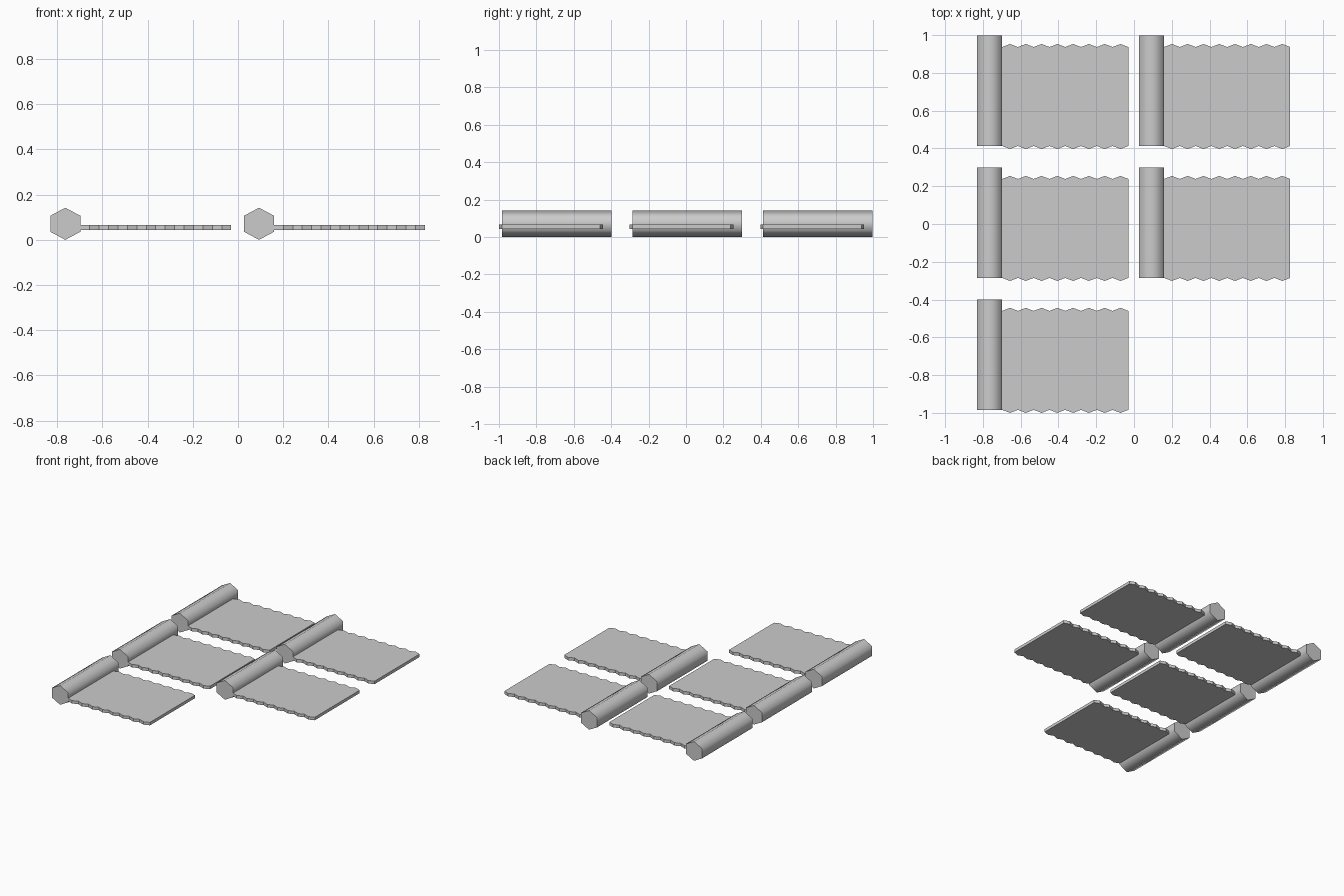
import bpy, bmesh, math

cube = bpy.data.objects.get("Cube")
if cube:
    bpy.data.objects.remove(cube, do_unlink=True)

grey = bpy.data.materials.new("plain_grey")
grey.use_nodes = True
colour = (0.6, 0.6, 0.6, 1)
grey.diffuse_color = colour
grey.node_tree.nodes["Principled BSDF"].inputs["Base Color"].default_value = colour


def extrude_profile(name, points, direction):
    """Make a solid by extruding a flat outline."""
    bm = bmesh.new()
    face = bm.faces.new([bm.verts.new(p) for p in points])
    new = bmesh.ops.extrude_face_region(bm, geom=[face], use_keep_orig=True)["geom"]
    bmesh.ops.translate(bm, vec=direction, verts=[g for g in new if isinstance(g, bmesh.types.BMVert)])
    bmesh.ops.recalc_face_normals(bm, faces=bm.faces)
    mesh = bpy.data.meshes.new(name)
    bm.to_mesh(mesh)
    bm.free()
    mesh.materials.append(grey)
    obj = bpy.data.objects.new(name, mesh)
    bpy.context.collection.objects.link(obj)
    return obj


def make_roller(name, x, y):
    # Six-sided bar with softened long edges
    pts = []
    for i in range(6):
        a = math.radians(30 + 60 * i)
        pts.append((x + 0.0765 * math.cos(a), y + 0.015, 0.071 + 0.071 * math.sin(a)))
    bar = extrude_profile(name, pts, (0, 0.586, 0))
    bpy.ops.object.select_all(action='DESELECT')
    bar.select_set(True)
    bpy.context.view_layer.objects.active = bar
    bpy.ops.object.shade_smooth_by_angle(angle=math.radians(70))


def make_sheet(name, x, y, bumps=8):
    # Flat sheet with pointed scallops along both long edges
    start, width, length, depth = x + 0.066, 0.668, 0.556, 0.016
    steps = bumps * 2
    xs = [start + width * i / steps for i in range(steps + 1)]
    front = [(px, y + (0 if i % 2 else depth), 0.044) for i, px in enumerate(xs)]
    back = [(px, y + length - (0 if i % 2 else depth), 0.044) for i, px in enumerate(xs)]
    extrude_profile(name, front + back[::-1], (0, 0, 0.022))


# Three units on the right, two on the left
layout = [(0, 0), (0, 1), (0, 2), (1, 1), (1, 2)]
for n, (col, row) in enumerate(layout, 1):
    x = -0.764 + 0.857 * col
    y = -1.0 + 0.6985 * row
    make_roller(f"roller_{n}", x, y)
    make_sheet(f"sheet_{n}", x, y)
